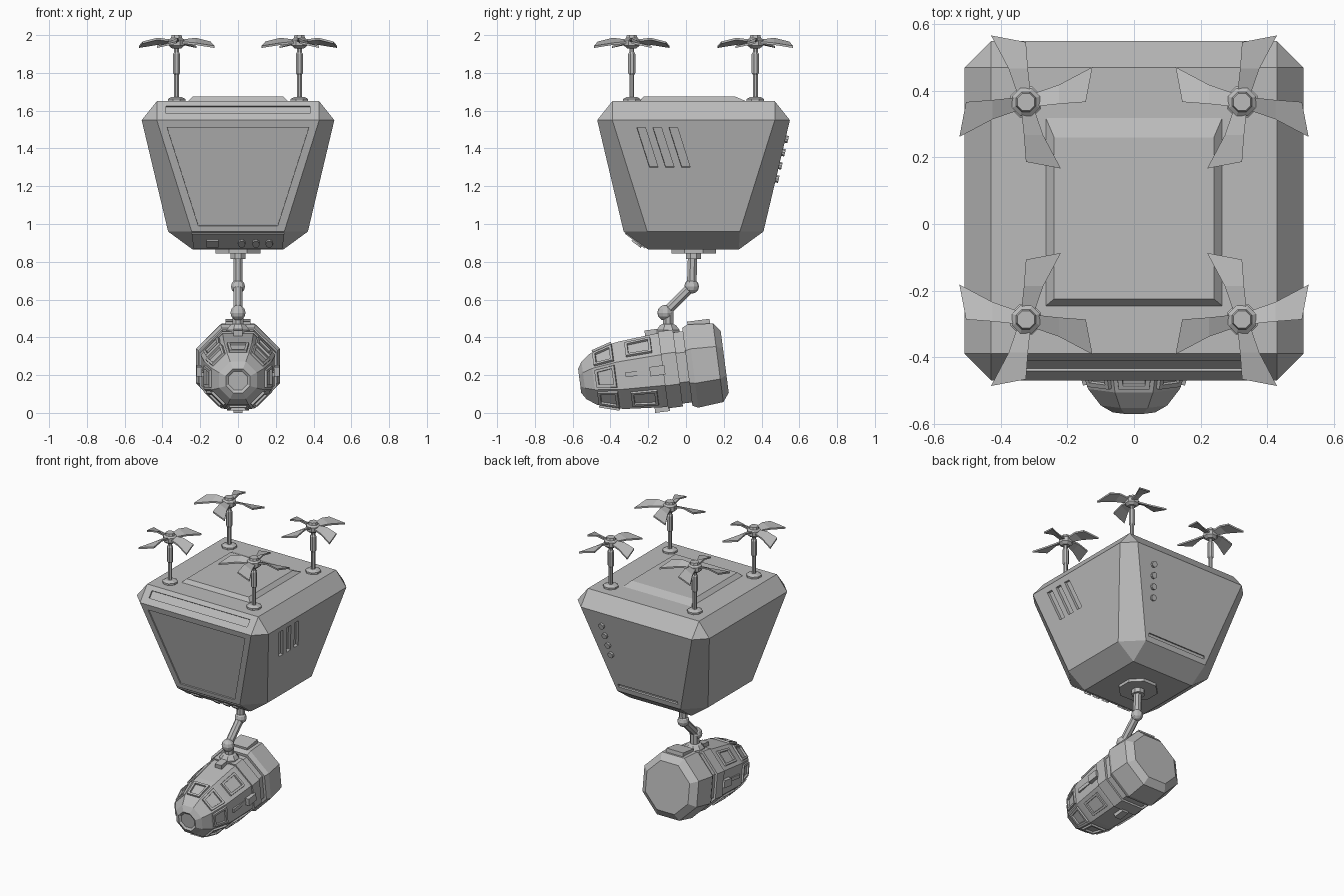
import bpy, bmesh
from math import pi, cos, sin
from mathutils import Vector, Matrix

cube = bpy.data.objects.get("Cube")
if cube:
    bpy.data.objects.remove(cube, do_unlink=True)

grey = bpy.data.materials.new("plain grey")
grey.use_nodes = True
grey.diffuse_color = (0.5, 0.5, 0.5, 1)
grey.node_tree.nodes["Principled BSDF"].inputs["Base Color"].default_value = (0.5, 0.5, 0.5, 1)

MID_Y = 0.04  # body centre line


def finish(name, bm, matrix=None):
    """Turn a bmesh into a flat-shaded object."""
    if matrix:
        bm.transform(matrix)
    bmesh.ops.recalc_face_normals(bm, faces=bm.faces)
    mesh = bpy.data.meshes.new(name)
    bm.to_mesh(mesh)
    bm.free()
    mesh.materials.append(grey)
    obj = bpy.data.objects.new(name, mesh)
    bpy.context.scene.collection.objects.link(obj)
    return obj


def loft(bm, loops):
    """Skin vertex loops, cap both ends, return the bands of side faces."""
    rows = [[bm.verts.new(p) for p in loop] for loop in loops]
    n = len(rows[0])
    bands = [[bm.faces.new((a[i], a[(i + 1) % n], b[(i + 1) % n], b[i])) for i in range(n)]
             for a, b in zip(rows, rows[1:])]
    bm.faces.new(rows[0])
    bm.faces.new(rows[-1])
    return bands


def ring(r, z, n=8):
    """Regular polygon with flat sides facing the axes; r is the flat distance."""
    k = r / cos(pi / n)
    return [(k * cos((i + 0.5) * 2 * pi / n), k * sin((i + 0.5) * 2 * pi / n), z) for i in range(n)]


def turned(name, profile, start, direction=(0, 0, 1)):
    bm = bmesh.new()
    loft(bm, [ring(r, z) for r, z in profile])
    rot = Vector(direction).to_track_quat('Z', 'Y').to_matrix().to_4x4()
    return finish(name, bm, Matrix.Translation(start) @ rot)


def rod(name, a, b, r):
    a, b = Vector(a), Vector(b)
    return turned(name, [(r, 0), (r, (b - a).length)], a, b - a)


def ball(name, centre, r):
    bm = bmesh.new()
    bmesh.ops.create_uvsphere(bm, u_segments=10, v_segments=6, radius=r)
    return finish(name, bm, Matrix.Translation(centre))


# ---- body: tapered box with cut corners ----
LEVELS = [(0.865, 0.24, 0.24), (0.96, 0.37, 0.245), (1.55, 0.51, 0.43), (1.65, 0.43, 0.43)]
bm = bmesh.new()
for z, half, flat in LEVELS:
    for sx in (-1, 1):
        for sy in (-1, 1):
            for x, y in {(half, flat), (flat, half)}:
                bm.verts.new((sx * x, sy * y + MID_Y, z))
bmesh.ops.convex_hull(bm, input=bm.verts)
bmesh.ops.dissolve_limit(bm, angle_limit=0.02, verts=bm.verts, edges=bm.edges)
body = finish("body", bm)


def plate(name, turn, pts, low, high):
    """Prism on a sloped body side; turn counts quarter turns from the front."""
    rot = Matrix.Rotation(turn * pi / 2, 3, 'Z')
    loops = [[], []]
    mean = sum(z for _, z in pts) / len(pts)
    a, b = next((p, q) for p, q in zip(LEVELS, LEVELS[1:]) if p[0] <= mean <= q[0])
    slope = (b[1] - a[1]) / (b[0] - a[0])
    normal = Vector((0, -1, -slope)).normalized()
    for u, z in pts:
        p = Vector((u, -a[1] - slope * (z - a[0]), z))
        for loop, lift in zip(loops, (low, high)):
            loop.append(rot @ (p + normal * lift) + Vector((0, MID_Y, 0)))
    bm = bmesh.new()
    loft(bm, loops)
    return finish(name, bm)


def bar(x, z0, z1):
    return [(-x, z0), (x, z0), (x, z1), (-x, z1)]


def disc(u, z, r):
    return [(u + r * cos(i * pi / 5), z + r * sin(i * pi / 5)) for i in range(10)]


# Recesses: front panel, top strip, rear groove and side vents
cutters = [plate("front_panel_cut", 0, [(-0.21, 0.99), (0.21, 0.99), (0.375, 1.51), (-0.375, 1.51)], -0.008, 0.05),
           plate("top_strip_cut", 0, bar(0.38, 1.585, 1.625), -0.01, 0.05),
           plate("rear_groove_cut", 2, bar(0.23, 0.995, 1.015), -0.012, 0.05)]
for i in range(3):
    u = -0.3 + i * 0.085
    cutters.append(plate("vent_cut", 1, [(u, 1.51), (u + 0.045, 1.51), (u + 0.112, 1.3), (u + 0.067, 1.3)],
                         -0.02, 0.05))
bpy.context.view_layer.objects.active = body
for cutter in cutters:
    mod = body.modifiers.new("recess", 'BOOLEAN')
    mod.operation, mod.solver, mod.object = 'DIFFERENCE', 'EXACT', cutter
    bpy.ops.object.modifier_apply(modifier=mod.name)
    bpy.data.objects.remove(cutter, do_unlink=True)

# Raised roof panel
bm = bmesh.new()
loft(bm, [[(-x, y0, z), (x, y0, z), (x, y1, z), (-x, y1, z)]
          for x, y0, y1, z in ((0.27, -0.25, 0.33, 1.645), (0.24, -0.225, 0.26, 1.675))])
finish("roof_panel", bm)

# Control plate with a square key and round knobs
plate("control_plate", 0, [(-0.235, 0.875), (0.235, 0.875), (0.245, 0.953), (-0.245, 0.953)], -0.01, 0.006)
plate("square_key", 0, [(u - 0.135, z) for u, z in bar(0.032, 0.888, 0.922)], 0, 0.014)
for u in (0.02, 0.095, 0.165):
    plate("control_knob", 0, disc(u, 0.905, 0.019), 0, 0.016)

# Rear buttons
for i in range(4):
    plate("rear_button", 2, disc(-0.28 + i * 0.012, 1.45 - i * 0.07, 0.02), -0.01, 0.015)

# ---- rotors ----
for sx in (-1, 1):
    for sy in (-1, 1):
        base = Vector((sx * 0.325, MID_Y + sy * 0.327, 1.65))
        turned("rotor_mast", [(0.046, -0.005), (0.046, 0.012), (0.028, 0.022), (0.013, 0.022), (0.013, 0.14),
                              (0.019, 0.15), (0.019, 0.25), (0.013, 0.26), (0.013, 0.29)], base)
        turned("rotor_hub", [(0.025, 0.28), (0.042, 0.295), (0.042, 0.325), (0.03, 0.335), (0.026, 0.35)], base)
        bm = bmesh.new()
        for k in range(4):
            spin = Matrix.Rotation(k * pi / 2, 3, 'Z')
            loops = []
            # stations: radius, lead edge, trail edge, their heights
            for r, y0, y1, z0, z1 in ((0.025, 0.014, -0.026, 0.315, 0.305), (0.1, 0.006, -0.052, 0.325, 0.298),
                                      (0.19, 0.0, -0.105, 0.305, 0.282)):
                sweep = 0.01 if r > 0.15 else 0
                loop = [(r - sweep, y0, z0), (r + sweep, y1, z1),
                        (r + sweep, y1, z1 + 0.011), (r - sweep, y0, z0 + 0.011)]
                pts = [spin @ Vector(p) for p in loop]
                loops.append([(p.x * sx, p.y * sy, p.z) for p in pts])
            loft(bm, loops)
        finish("rotor_blades", bm, Matrix.Translation(base))

# ---- hanging arm ----
ELBOW, WRIST = (0, 0.03, 0.67), (0, -0.11, 0.53)
turned("arm_mount", [(0.04, -0.05), (0.04, -0.02), (0.118, -0.02), (0.118, 0.01)], (0, MID_Y, 0.865))
rod("upper_arm", (0, 0.035, 0.83), ELBOW, 0.025)
ball("elbow_joint", ELBOW, 0.039)
rod("lower_arm", ELBOW, WRIST, 0.025)
ball("wrist_joint", WRIST, 0.042)
turned("arm_foot", [(0.06, -0.04), (0.06, 0.02), (0.042, 0.045), (0.028, 0.05), (0.028, 0.12)], (0, -0.095, 0.42))

# ---- camera pod: eight-sided, tilted slightly down at the nose ----
pod_frame = Matrix(((1, 0, 0, 0), (0, -0.13, -0.991, 0.205), (0, 0.991, -0.13, 0.27), (0, 0, 0, 1)))
profile = [(0.165, 0), (0.21, 0.035), (0.222, 0.17), (0.208, 0.2), (0.19, 0.2), (0.19, 0.25), (0.205, 0.25),
           (0.205, 0.33), (0.196, 0.33), (0.196, 0.35), (0.18, 0.54), (0.176, 0.57), (0.138, 0.7), (0.1, 0.752),
           (0.064, 0.775), (0.05, 0.765)]
bm = bmesh.new()
bands = loft(bm, [ring(r, t) for r, t in profile])
bmesh.ops.recalc_face_normals(bm, faces=bm.faces)
# Raised window frames: all round the nose, and on alternate flank faces
for windows, margin in ((bands[11], 0.012), (bands[9][0::2], 0.025)):
    for width, depth in ((margin, 0), (0.001, 0.012), (0.014, 0), (0.001, -0.012)):
        bmesh.ops.inset_individual(bm, faces=windows, thickness=width, depth=depth, use_even_offset=True)
finish("camera_pod", bm, pod_frame)


def pod_block(name, angle, r, t, size):
    """Box on the pod surface; size is width round, height out, length along."""
    bm = bmesh.new()
    bmesh.ops.create_cube(bm, size=1, matrix=Matrix.Diagonal((*size, 1)))
    place = Matrix.Rotation(angle - pi / 2, 4, 'Z') @ Matrix.Translation((0, r, t))
    finish(name, bm, pod_frame @ place)


for k in range(4):
    pod_block("pod_lug", k * pi / 2, 0.205, 0.36, (0.05, 0.03, 0.08))
for angle in (0, pi):
    pod_block("side_rib", angle, 0.187, 0.45, (0.025, 0.014, 0.16))
pod_block("top_pad", pi / 2, 0.222, 0.11, (0.13, 0.03, 0.12))
